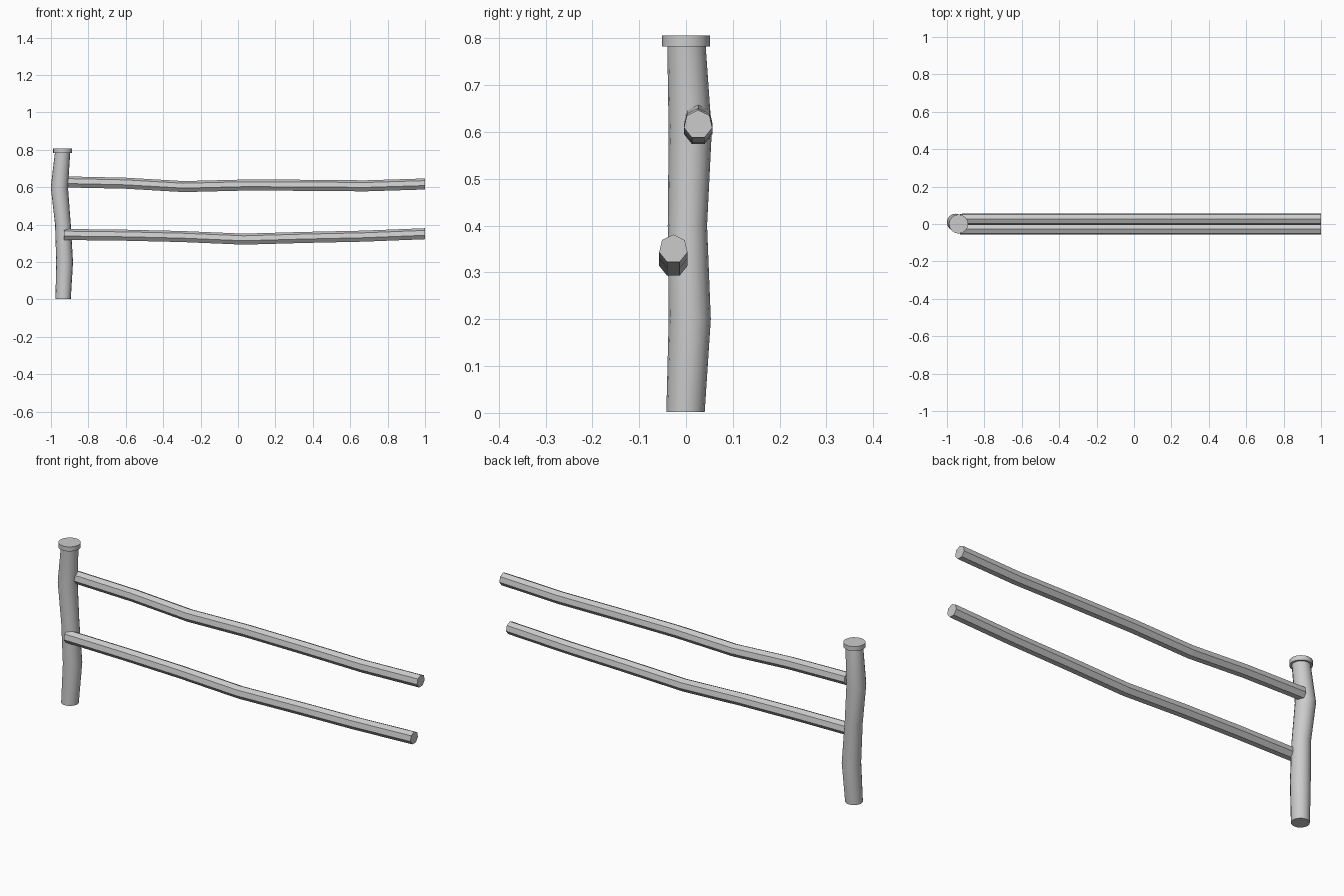
import bpy, bmesh, math
from mathutils import Vector

cube = bpy.data.objects.get("Cube")
if cube:
    bpy.data.objects.remove(cube, do_unlink=True)

grey = bpy.data.materials.new("plain grey")
grey.use_nodes = True
colour = (0.6, 0.6, 0.6, 1)
grey.diffuse_color = colour
grey.node_tree.nodes["Principled BSDF"].inputs["Base Color"].default_value = colour


def sweep(name, path, axes, sides, turn, smooth):
    """Join rings of vertices, one per (centre, radius), into a capped tube."""
    u, v = (Vector(a) for a in axes)
    bm = bmesh.new()
    rings = []
    for centre, radius in path:
        angles = [turn + math.tau * i / sides for i in range(sides)]
        rings.append([bm.verts.new(Vector(centre) + radius * (u * math.cos(a) + v * math.sin(a)))
                      for a in angles])
    for low, high in zip(rings, rings[1:]):
        for i in range(sides):
            j = (i + 1) % sides
            bm.faces.new((low[i], low[j], high[j], high[i])).smooth = smooth
    bm.faces.new(rings[0][::-1])
    bm.faces.new(rings[-1])
    bmesh.ops.recalc_face_normals(bm, faces=bm.faces)
    for e in bm.edges:
        e.smooth = not (len(e.link_faces) == 2 and e.calc_face_angle() > math.radians(40))
    mesh = bpy.data.meshes.new(name)
    bm.to_mesh(mesh)
    bm.free()
    mesh.materials.append(grey)
    obj = bpy.data.objects.new(name, mesh)
    bpy.context.collection.objects.link(obj)
    return obj


FLAT = ((1, 0, 0), (0, 1, 0))
ACROSS = ((0, 1, 0), (0, 0, 1))

# Crooked upright post
post = [((-0.935, -0.001, 0.002), 0.041), ((-0.927, 0.008, 0.2), 0.045),
        ((-0.936, 0.003, 0.4), 0.042), ((-0.955, 0.009, 0.6), 0.046),
        ((-0.938, 0.001, 0.785), 0.041)]
sweep("post", post, FLAT, 16, 0, True)

# Disc on top of the post
sweep("post_cap", [((-0.938, 0, z), 0.051) for z in (0.783, 0.806)], FLAT, 16, 0, True)

# Bent seven-sided rails: (x, z) of the centre line
upper = [(-0.92, 0.627), (-0.6, 0.62), (-0.29, 0.602), (0.03, 0.61),
         (0.36, 0.609), (0.68, 0.606), (1, 0.616)]
lower = [(-0.93, 0.346), (-0.6, 0.342), (-0.3, 0.335), (0.03, 0.321),
         (0.35, 0.33), (0.67, 0.337), (1, 0.35)]
for name, y, line, turn in (("upper_rail", 0.026, upper, 90), ("lower_rail", -0.027, lower, 90)):
    sweep(name, [((x, y, z), 0.031) for x, z in line], ACROSS, 7, math.radians(turn), False)
